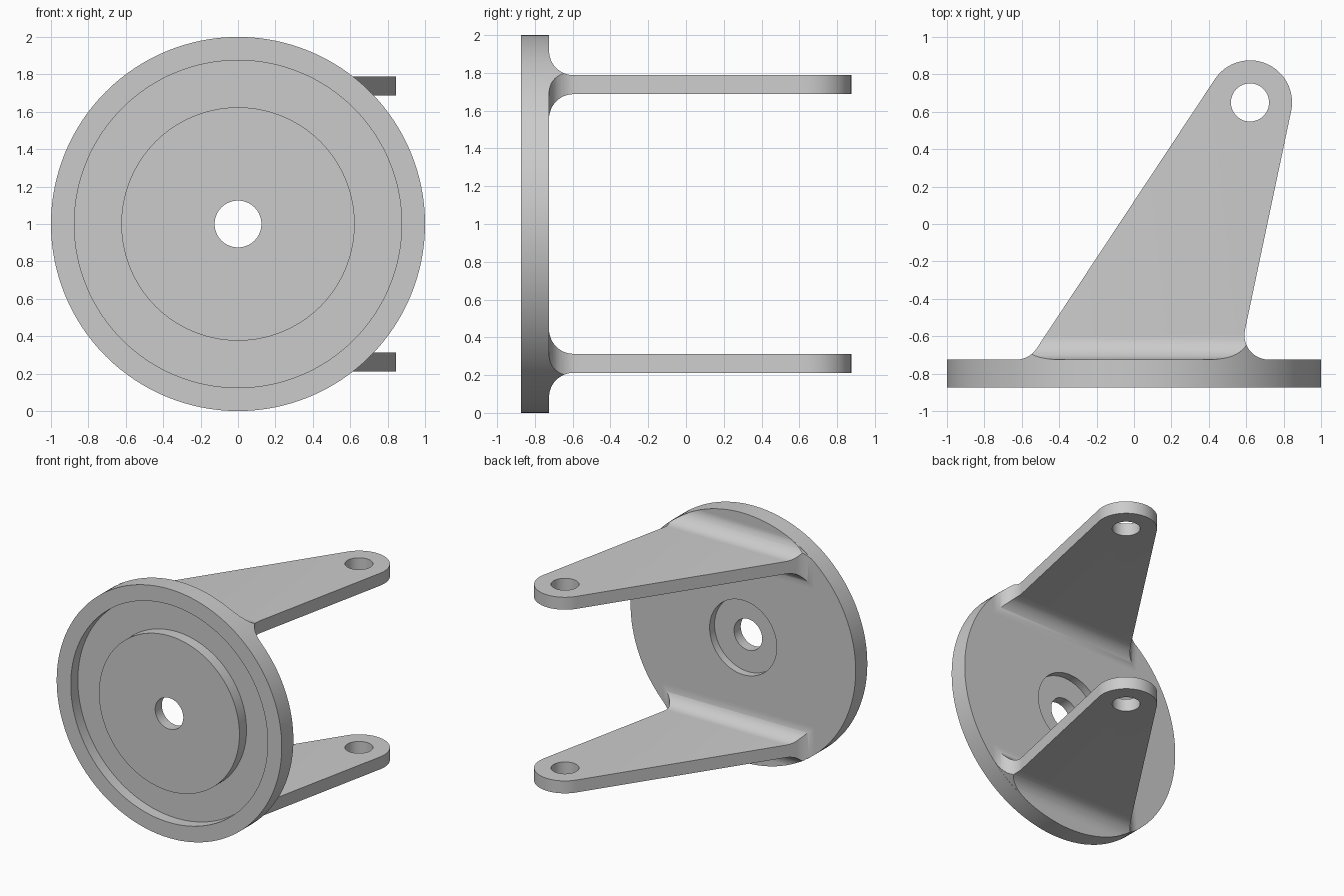
import bpy, bmesh, math
from mathutils import Vector

if "Cube" in bpy.data.objects:
    bpy.data.objects.remove(bpy.data.objects["Cube"])

FRONT, BACK = -0.873, -0.725      # flange faces
RADIUS = 0.13                     # blend radius at the arm roots
EMBED = 0.01                      # how far the arms sink into the flange
HALF = 0.05                       # half thickness of an arm
TIP, TIP_R = Vector((0.62, 0.65)), 0.225
ROOT = 0.56                       # half width of an arm at the flange

grey = bpy.data.materials.new("plain_grey")
grey.use_nodes = True
colour = (0.6, 0.6, 0.6, 1)
grey.diffuse_color = colour
grey.node_tree.nodes["Principled BSDF"].inputs["Base Color"].default_value = colour


def finish(name, bm):
    bmesh.ops.recalc_face_normals(bm, faces=bm.faces)
    mesh = bpy.data.meshes.new(name)
    bm.to_mesh(mesh)
    bm.free()
    mesh.materials.append(grey)
    obj = bpy.data.objects.new(name, mesh)
    bpy.context.collection.objects.link(obj)
    return obj


def lathe(name, profile, steps=128):
    """Turn a closed (radius, y) profile around the flange axis."""
    bm = bmesh.new()
    rings = []
    for i in range(steps):
        a = math.tau * i / steps
        rings.append([bm.verts.new((r * math.cos(a), y, 1 + r * math.sin(a))) for r, y in profile])
    n = len(profile)
    for i in range(steps):
        p, q = rings[i], rings[(i + 1) % steps]
        for j in range(n):
            k = (j + 1) % n
            bm.faces.new((p[j], p[k], q[k], q[j]))
    return finish(name, bm)


def prism(name, points, to_3d, low, high):
    """Extrude a 2D outline between two levels."""
    bm = bmesh.new()
    a = [bm.verts.new(to_3d(p, low)) for p in points]
    b = [bm.verts.new(to_3d(p, high)) for p in points]
    bm.faces.new(a)
    bm.faces.new(b[::-1])
    for i in range(len(points)):
        k = (i + 1) % len(points)
        bm.faces.new((a[i], b[i], b[k], a[k]))
    return finish(name, bm)


def heading(a):
    return Vector((math.cos(a), math.sin(a)))


def arc(centre, r, a0, a1, steps):
    return [centre + r * heading(a0 + (a1 - a0) * i / steps) for i in range(steps + 1)]


def fillet(corner, a, b, r):
    """Arc blending two lines that leave a corner at angles a < b."""
    h = (b - a) / 2
    centre = Vector(corner) + heading(a + h) * r / math.sin(h)
    return arc(centre, r, a - math.pi / 2, b - 1.5 * math.pi, 12)


def cut(obj, tool, operation):
    """Apply a boolean and discard the tool."""
    mod = obj.modifiers.new("cut", "BOOLEAN")
    mod.operation, mod.object, mod.solver = operation, tool, "EXACT"
    bpy.context.view_layer.update()
    result = obj.evaluated_get(bpy.context.evaluated_depsgraph_get())
    mesh = bpy.data.meshes.new_from_object(result)
    obj.modifiers.clear()
    obj.data = mesh
    bpy.data.objects.remove(tool)


def tangent(x, side):
    """Angle of the line from a root corner that touches the round tip."""
    d = TIP - Vector((x, BACK))
    return math.atan2(d.y, d.x) + side * math.asin(TIP_R / d.length)


def arm_outline():
    right, left = tangent(ROOT, -1), tangent(-ROOT, 1)
    sink = Vector((0, -EMBED))
    foot_r = fillet((ROOT, BACK), 0, right, RADIUS)
    foot_l = fillet((-ROOT, BACK), left, math.pi, RADIUS)
    tip = arc(TIP, TIP_R, right - math.pi / 2, left + math.pi / 2, 32)
    return [foot_r[0] + sink] + foot_r + tip + foot_l + [foot_l[-1] + sink]


def arm_side(z):
    top = fillet((BACK, z + HALF), 0, math.pi / 2, RADIUS)
    top.append(top[-1] - Vector((3 * EMBED, 0)))
    bottom = [Vector((p.x, 2 * z - p.y)) for p in reversed(top)]
    return bottom + [Vector((1, z - HALF)), Vector((1, z + HALF))] + top


# Round flange: rim, front groove, flush centre boss, rear pocket and bore
groove, pocket = FRONT + 0.09, BACK - 0.063
flange = lathe("flange", [
    (0.125, FRONT), (0.624, FRONT), (0.624, groove), (0.875, groove), (0.875, FRONT),
    (1, FRONT), (1, BACK), (0.298, BACK), (0.298, pocket), (0.125, pocket)])
parts = [flange]

# Two tapered arms with blended roots and a pin hole
for name, z in (("lower_arm", 0.2625), ("upper_arm", 1.7375)):
    arm = prism(name, arm_outline(), lambda p, h: (p.x, p.y, h), z - 0.3, z + 0.3)
    cut(arm, prism("side_tool", arm_side(z), lambda p, h: (h, p.x, p.y), -1.2, 1.2), "INTERSECT")
    # Trim the root blend to the flange edge
    trim = lathe("trim_tool", [(0.999, -0.9), (1.6, -0.9), (1.6, -0.56), (0.999, -0.56)])
    cut(arm, trim, "DIFFERENCE")
    circle = arc(TIP, 0.102, 0, math.tau, 48)[:-1]
    cut(arm, prism("pin_tool", circle, lambda p, h: (p.x, p.y, h), z - 0.4, z + 0.4), "DIFFERENCE")
    parts.append(arm)

# Smooth the curved walls and keep the edges crisp
bpy.ops.object.select_all(action="DESELECT")
for obj in parts:
    obj.select_set(True)
bpy.context.view_layer.objects.active = flange
bpy.ops.object.shade_smooth_by_angle(angle=math.radians(30))
